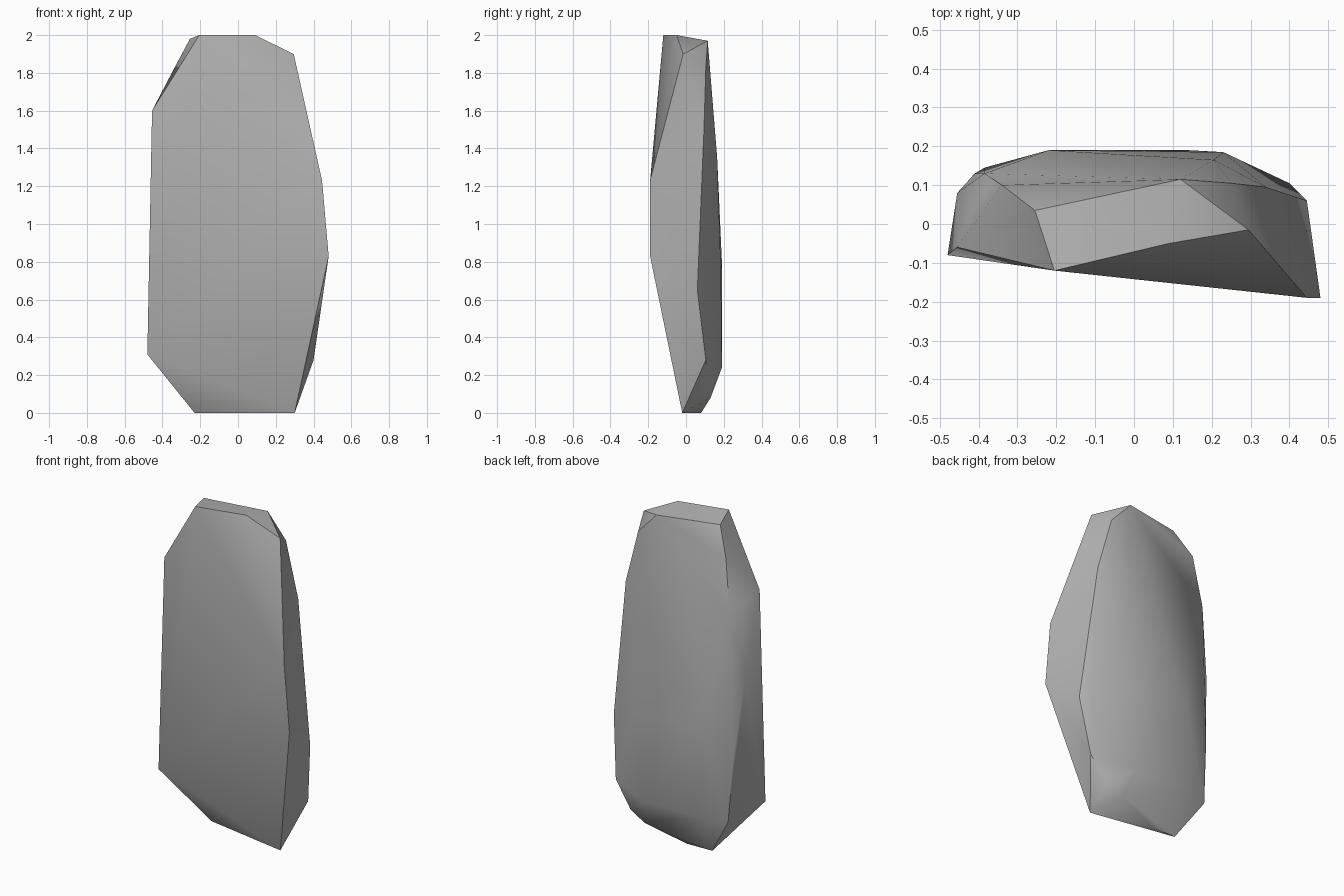
import bpy
import bmesh
import math

cube = bpy.data.objects.get("Cube")
if cube:
    bpy.data.objects.remove(cube, do_unlink=True)

# Stone colour
stone = bpy.data.materials.new("stone_grey")
stone.use_nodes = True
grey = (0.45, 0.45, 0.45, 1)
stone.diffuse_color = grey
bsdf = stone.node_tree.nodes["Principled BSDF"]
bsdf.inputs["Base Color"].default_value = grey
bsdf.inputs["Roughness"].default_value = 0.9

# Corners of the chipped slab, grouped by region
base = [(-.23, .075, 0), (-.06, .08, 0), (.30, -.02, 0)]
front_rim = [(-.48, -.08, .31), (.48, -.19, .83), (.445, -.19, 1.23), (-.455, -.06, 1.6)]
crown = [(-.205, -.12, 2), (.09, -.05, 2), (.295, -.015, 1.9),
         (.12, .115, 1.97), (-.255, .035, 1.98)]
right_flank = [(-.385, .145, .24), (-.41, .13, .62), (-.455, .08, 1.1),
               (-.385, .13, 1.5), (-.34, .10, 1.82)]
left_flank = [(.29, .12, .13), (.40, .105, .28), (.445, .06, .65),
              (.34, .095, 1.5), (.25, .105, 1.83)]
back = [(.19, .13, .08), (.14, .19, .24), (-.22, .19, .25),
        (.23, .185, .75), (-.22, .19, .8), (.205, .165, 1.35)]

# Wrap the corners in a closed shell
bm = bmesh.new()
for co in base + front_rim + crown + right_flank + left_flank + back:
    bm.verts.new(co)
hull = bmesh.ops.convex_hull(bm, input=bm.verts[:])
loose = [v for v in bm.verts if not v.link_faces]
bmesh.ops.delete(bm, geom=loose, context='VERTS')
bmesh.ops.recalc_face_normals(bm, faces=bm.faces[:])

mesh = bpy.data.meshes.new("stone_slab")
bm.to_mesh(mesh)
bm.free()
mesh.materials.append(stone)
slab = bpy.data.objects.new("stone_slab", mesh)
bpy.context.collection.objects.link(slab)

# Soft faces with crisp chipped edges
bpy.ops.object.select_all(action='DESELECT')
slab.select_set(True)
bpy.context.view_layer.objects.active = slab
bpy.ops.object.shade_smooth_by_angle(angle=math.radians(35))
